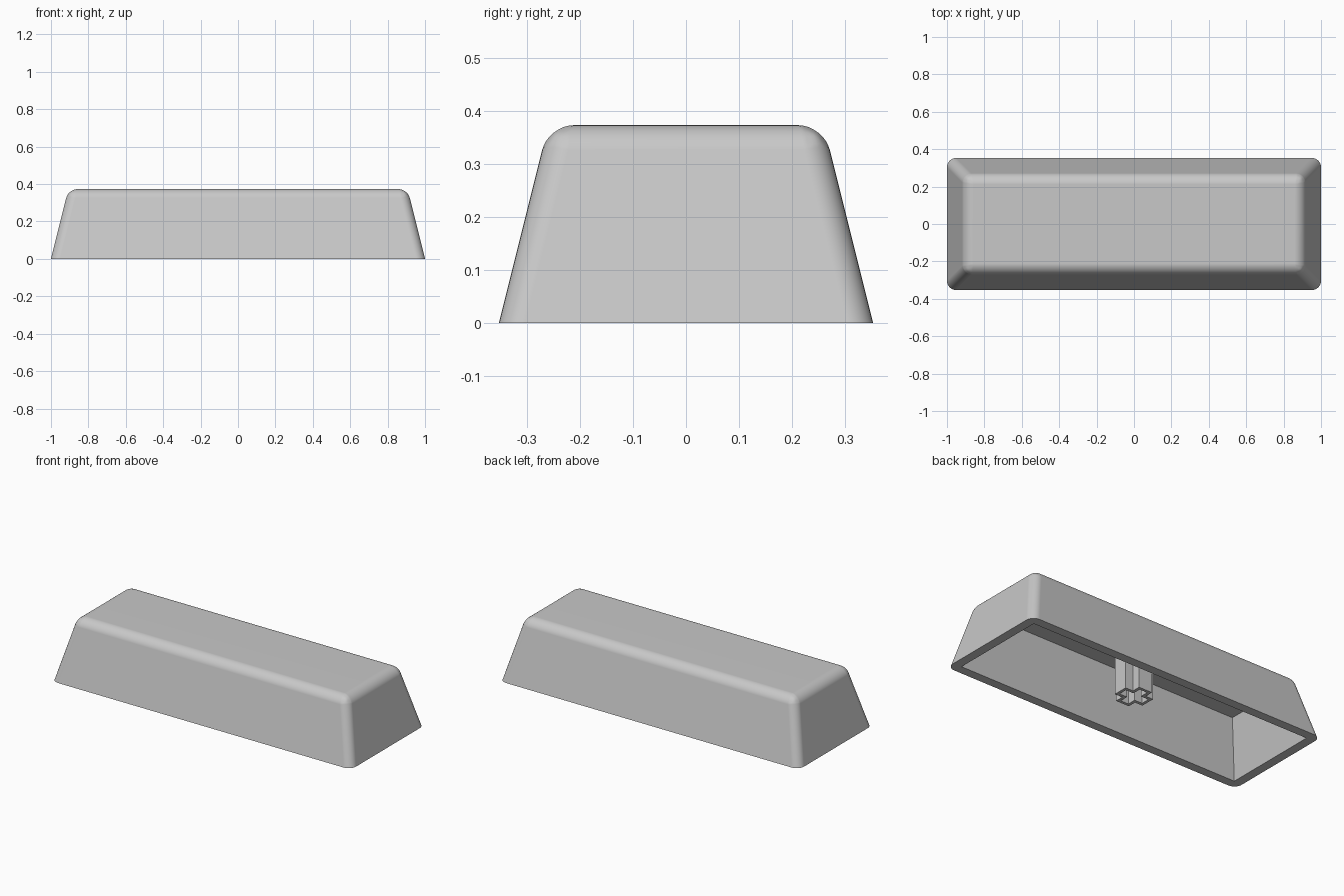
import bpy
import bmesh

cube = bpy.data.objects.get("Cube")
if cube:
    bpy.data.objects.remove(cube, do_unlink=True)

HALF_X, HALF_Y, HEIGHT = 1.0, 0.353, 0.373
SLOPE = 0.25        # inward lean of every wall
WALL = 0.055        # rim width
CEILING = 0.323     # underside of the top plate
ROUND = 0.048       # size of the rounded edges

grey = bpy.data.materials.new("light grey plastic")
grey.use_nodes = True
colour = (0.58, 0.58, 0.58, 1)
grey.diffuse_color = colour
grey.node_tree.nodes["Principled BSDF"].inputs["Base Color"].default_value = colour


def finish(name, bm):
    """Turn a bmesh into a named, smooth-shaded object."""
    bmesh.ops.recalc_face_normals(bm, faces=bm.faces[:])
    mesh = bpy.data.meshes.new(name)
    bm.to_mesh(mesh)
    bm.free()
    mesh.materials.append(grey)
    obj = bpy.data.objects.new(name, mesh)
    bpy.context.collection.objects.link(obj)
    bpy.ops.object.select_all(action='DESELECT')
    obj.select_set(True)
    bpy.context.view_layer.objects.active = obj
    bpy.ops.object.shade_smooth_by_angle()
    return obj


def ring(bm, points, z):
    return [bm.verts.new((x, y, z)) for x, y in points]


def walls(bm, low, high):
    """Join two matching rings with quads."""
    n = len(low)
    return [bm.faces.new((low[i], low[(i + 1) % n], high[(i + 1) % n], high[i]))
            for i in range(n)]


def rectangle(a, b):
    return [(-a, -b), (a, -b), (a, b), (-a, b)]


def tapered_box(bm, a, b, height):
    """Open-bottomed box with leaning walls; returns the lower ring."""
    lean = SLOPE * height
    low = ring(bm, rectangle(a, b), 0)
    high = ring(bm, rectangle(a - lean, b - lean), height)
    walls(bm, low, high)
    bm.faces.new(high)
    return low


# Cap shell: rounded outside, sharp cavity inside, flat rim between them
bm = bmesh.new()
tapered_box(bm, HALF_X, HALF_Y, HEIGHT)
rounded = [e for e in bm.edges if max(v.co.z for v in e.verts) > 0]
bmesh.ops.bevel(bm, geom=rounded, offset=ROUND, offset_type='OFFSET',
                segments=8, profile=0.5, affect='EDGES')
tapered_box(bm, HALF_X - WALL, HALF_Y - WALL, CEILING)
rim = [e for e in bm.edges if e.is_boundary]
bmesh.ops.triangle_fill(bm, use_beauty=True, edges=rim, normal=(0, 0, -1))
shell = finish("cap_shell", bm)
weighted = shell.modifiers.new("even shading", 'WEIGHTED_NORMAL')
weighted.keep_sharp = True


# Stem: cross-shaped tube hanging from the ceiling
def cross(length, width):
    arm = [(length, -width), (length, width), (width, width)]
    points = []
    for _ in range(4):
        points += arm
        arm = [(-y, x) for x, y in arm]
    return points


bm = bmesh.new()
outer, inner = cross(0.095, 0.044), cross(0.078, 0.026)
bottom, top = 0.035, CEILING + 0.005
loops = [ring(bm, outer, top), ring(bm, outer, bottom),
         ring(bm, inner, bottom), ring(bm, inner, top)]
for i in range(4):
    walls(bm, loops[i], loops[(i + 1) % 4])
finish("stem", bm)
